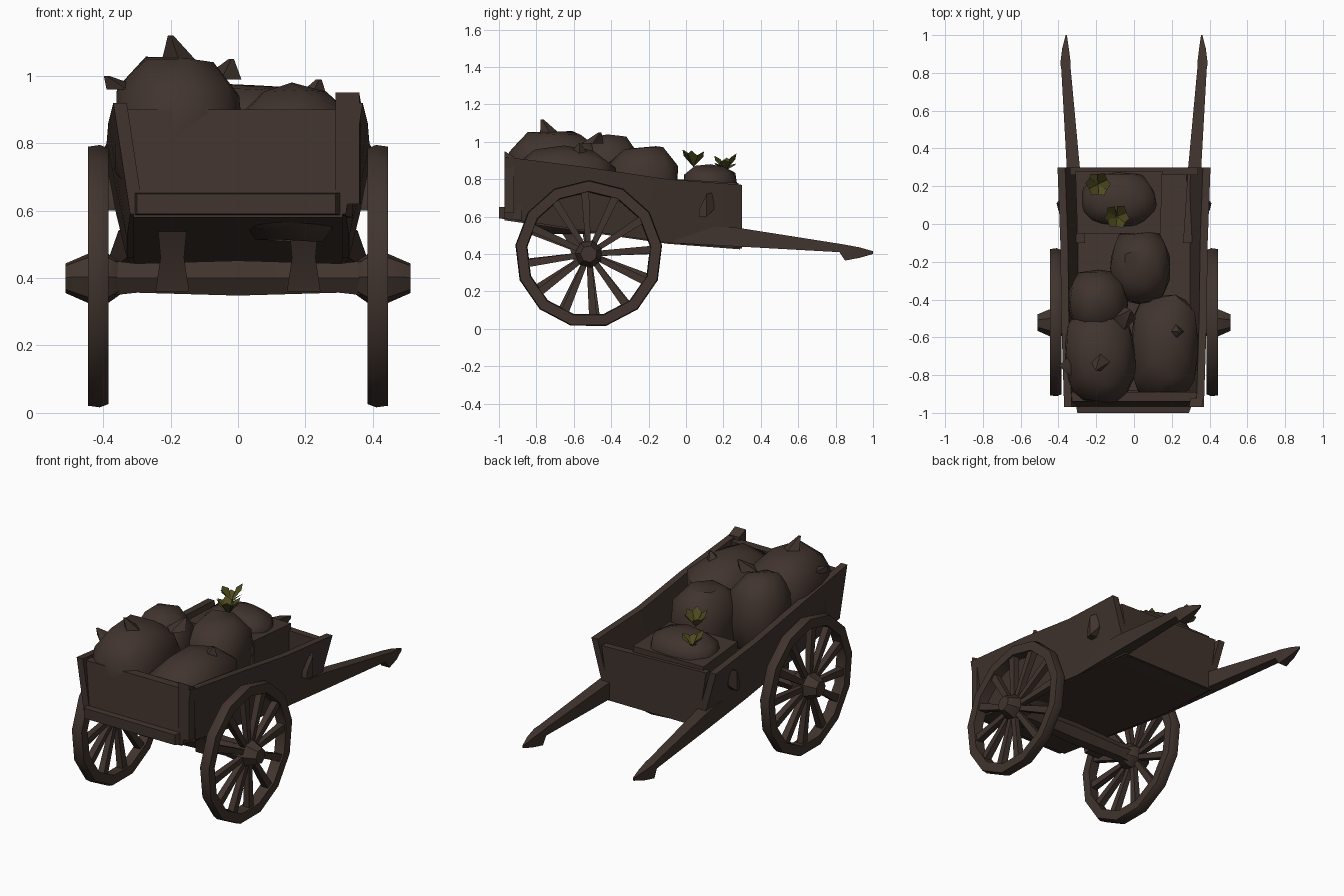
import bpy, bmesh, math, random
from mathutils import Vector, Matrix

random.seed(4)
if "Cube" in bpy.data.objects:
    bpy.data.objects.remove(bpy.data.objects["Cube"])


def material(name, rgb):
    m = bpy.data.materials.new(name)
    m.use_nodes = True
    m.diffuse_color = (*rgb, 1)
    m.node_tree.nodes["Principled BSDF"].inputs["Base Color"].default_value = (*rgb, 1)
    m.node_tree.nodes["Principled BSDF"].inputs["Roughness"].default_value = 0.9
    return m


BROWN = material("dark brown", (0.052, 0.034, 0.027))
OLIVE = material("olive green", (0.075, 0.068, 0.014))


def finish(name, bm, mat=BROWN, angle=40):
    bmesh.ops.recalc_face_normals(bm, faces=bm.faces[:])
    me = bpy.data.meshes.new(name)
    bm.to_mesh(me)
    bm.free()
    me.materials.append(mat)
    me.shade_smooth()
    me.set_sharp_from_angle(angle=math.radians(angle))
    ob = bpy.data.objects.new(name, me)
    bpy.context.collection.objects.link(ob)
    return ob


def loft(bm, rings, closed=False):
    """Skin a row of equal rings, capping the ends unless it closes on itself."""
    vs = [[bm.verts.new(p) for p in r] for r in rings]
    n = len(vs[0])
    for i in range(len(vs) if closed else len(vs) - 1):
        a, b = vs[i], vs[(i + 1) % len(vs)]
        for j in range(n):
            k = (j + 1) % n
            bm.faces.new((a[j], a[k], b[k], b[j]))
    if not closed:
        bm.faces.new(vs[0][::-1])
        bm.faces.new(vs[-1])


def section(y, x0, x1, z0, z1):
    return [(x0, y, z0), (x1, y, z0), (x1, y, z1), (x0, y, z1)]


def beam(name, *sections):
    bm = bmesh.new()
    loft(bm, [section(*s) for s in sections])
    return finish(name, bm)


# Sloping floor, tail lip and end boards
beam("floor", (-0.97, -0.31, 0.31, 0.58, 0.62), (-0.1, -0.31, 0.31, 0.455, 0.5),
     (0.29, -0.3, 0.3, 0.425, 0.46))
beam("tail_lip", (-1.0, -0.3, 0.29, 0.59, 0.65), (-0.88, -0.32, 0.34, 0.58, 0.66))
bm = bmesh.new()
loft(bm, [[(-0.3, y, 0.62), (0.31, y, 0.62), (0.33, y + 0.03, 0.9), (-0.33, y + 0.03, 0.9)]
          for y in (-0.97, -0.92)])
finish("tail_board", bm)
bm = bmesh.new()
loft(bm, [[(-0.29, y, 0.43), (0.29, y, 0.43), (0.34, y, 0.74), (-0.34, y, 0.76)]
          for y in (0.26, 0.3)])
finish("front_board", bm)

# Flared side walls, shafts, brackets and underside posts, on both sides
WALL = [(-0.97, 0.59, 0.92, 0.3, 0.35), (-0.5, 0.52, 0.86, 0.31, 0.365),
        (-0.1, 0.46, 0.8, 0.31, 0.37), (0.3, 0.43, 0.77, 0.29, 0.385)]
for side, s in (("left", 1), ("right", -1)):
    bm = bmesh.new()
    loft(bm, [[(s * (xb - 0.02), y, zb), (s * (xb + 0.02), y, zb),
               (s * (xt + 0.02), y, zt), (s * (xt - 0.02), y, zt)]
              for y, zb, zt, xb, xt in WALL])
    finish(side + "_wall", bm)

    beam(side + "_shaft", (-0.1, s * 0.26, s * 0.33, 0.46, 0.56),
         (0.28, s * 0.285, s * 0.355, 0.44, 0.54),
         (0.82, s * 0.335, s * 0.385, 0.41, 0.455),
         (0.85, s * 0.335, s * 0.39, 0.365, 0.45),
         (0.93, s * 0.345, s * 0.38, 0.38, 0.435),
         (1.0, s * 0.355, s * 0.362, 0.4, 0.415))

    beam(side + "_bracket", (0.07, s * 0.35, s * 0.4, 0.6, 0.64),
         (0.11, s * 0.36, s * 0.41, 0.6, 0.72), (0.15, s * 0.36, s * 0.38, 0.64, 0.73))

    bm = bmesh.new()
    loft(bm, [[(s * (0.195 - w), y - 0.04, z), (s * (0.195 + w), y - 0.04, z),
               (s * (0.195 + w), y + 0.04, z), (s * (0.195 - w), y + 0.04, z)]
              for y, z, w in ((-0.56, 0.36, 0.05), (-0.59, 0.46, 0.035), (-0.66, 0.57, 0.045))])
    finish(side + "_post", bm)

    # Corner stake at the rear
    if s > 0:
        beam("corner_stake", (-0.97, 0.29, 0.36, 0.62, 0.95), (-0.92, 0.3, 0.365, 0.62, 0.92))

# Axle
HUB = Vector((0, -0.52, 0.4))


def ring(x, r, n, turn=0.0, centre=HUB):
    return [centre + Vector((x, r * math.cos(turn + i * math.tau / n),
                             r * math.sin(turn + i * math.tau / n))) for i in range(n)]


bm = bmesh.new()
loft(bm, [ring(x, r, 6) for x, r in ((-0.42, 0.065), (-0.3, 0.05), (0, 0.06), (0.3, 0.05), (0.42, 0.065))])
finish("axle", bm)

# Wheels: rim, tapered hub and twelve spokes
for side, s in (("left", 1), ("right", -1)):
    bm = bmesh.new()
    loft(bm, [ring(s * x, r, 13, 0.12) for x, r in
              ((0.385, 0.33), (0.385, 0.385), (0.41, 0.395), (0.445, 0.39), (0.445, 0.335))], closed=True)
    finish(side + "_wheel_rim", bm)
    bm = bmesh.new()
    loft(bm, [ring(s * x, r, 7, 0.4) for x, r in
              ((0.35, 0.05), (0.385, 0.075), (0.445, 0.075), (0.512, 0.045))])
    finish(side + "_wheel_hub", bm)
    bm = bmesh.new()
    for i in range(12):
        a = i * math.tau / 12 + 0.1 + random.uniform(-0.06, 0.06)
        out = Vector((0, math.cos(a), math.sin(a)))
        across = Vector((0, -math.sin(a), math.cos(a)))
        rings = []
        for r, w, x, d in ((0.04, 0.014, 0.43, 0.014), (0.345, 0.021, 0.415, 0.02)):
            c = HUB + out * r + Vector((s * x, 0, 0))
            dx = Vector((d, 0, 0))
            rings.append([c - across * w - dx, c + across * w - dx,
                          c + across * w + dx, c - across * w + dx])
        loft(bm, rings)
    finish(side + "_wheel_spokes", bm)


# Lumpy cargo sacks: squared-off spheres with a little irregularity
def sack(name, centre, half, power=3.0, rough=0.05):
    bm = bmesh.new()
    bmesh.ops.create_icosphere(bm, subdivisions=2, radius=1)
    for v in bm.verts:
        k = sum(abs(c) ** power for c in v.co) ** (-1 / power)
        k *= 1 + random.uniform(-rough, rough)
        v.co = Vector(centre) + Vector([c * k * h for c, h in zip(v.co, half)])
    return finish(name, bm, angle=45)


sack("rear_right_sack", (-0.18, -0.7, 0.83), (0.19, 0.26, 0.23))
sack("rear_left_sack", (0.16, -0.65, 0.74), (0.18, 0.28, 0.23), 3.5)
sack("side_sack", (-0.19, -0.42, 0.79), (0.16, 0.18, 0.25), 2.6)
sack("middle_sack", (0.03, -0.23, 0.75), (0.16, 0.19, 0.23), 3)

# Tied sack necks and cloth tips
for i, (p, r, h, lean) in enumerate((((-0.17, -0.72, 1.03), 0.06, 0.09, (-0.03, -0.05)),
                                     ((-0.05, -0.5, 0.99), 0.06, 0.06, (0.03, 0.04)),
                                     ((0.21, -0.57, 0.92), 0.06, 0.07, (0.03, 0)),
                                     ((-0.33, -0.75, 0.96), 0.06, 0.04, (-0.06, 0)))):
    bm = bmesh.new()
    bmesh.ops.create_cone(bm, cap_ends=True, segments=4, radius1=r, radius2=0.008, depth=h)
    bmesh.ops.translate(bm, verts=bm.verts[:], vec=Vector(p) + Vector((0, 0, h / 2)))
    for v in bm.verts:
        if v.co.z > p[2] + h / 2:
            v.co += Vector((*lean, 0))
    finish(f"cloth_tip_{i + 1}", bm)

# Crate with a rounded heap on top
beam("crate", (-0.05, -0.3, 0.14, 0.46, 0.8), (0.28, -0.31, 0.15, 0.45, 0.78))
sack("crate_heap", (-0.08, 0.13, 0.77), (0.2, 0.15, 0.11), 2.4)

# Leaf tufts: folded diamonds fanned around a stem
for i, (p, size) in enumerate((((-0.19, 0.21, 0.86), 0.075), ((-0.09, 0.04, 0.88), 0.075))):
    bm = bmesh.new()
    for j in range(6):
        turn = Matrix.Rotation(j * math.tau / 6 + random.uniform(-0.3, 0.3), 3, "Z")
        lift = random.uniform(0.3, 1.1)
        a, l, r, t = [bm.verts.new(Vector(p) + size * (turn @ Vector(q))) for q in
                      ((0, 0, -0.2), (0.6, -0.4, lift * 0.7), (0.6, 0.4, lift * 0.6), (0.9, 0, lift))]
        bm.faces.new((a, l, t))
        bm.faces.new((a, t, r))
    finish(f"leaf_tuft_{i + 1}", bm, OLIVE)
